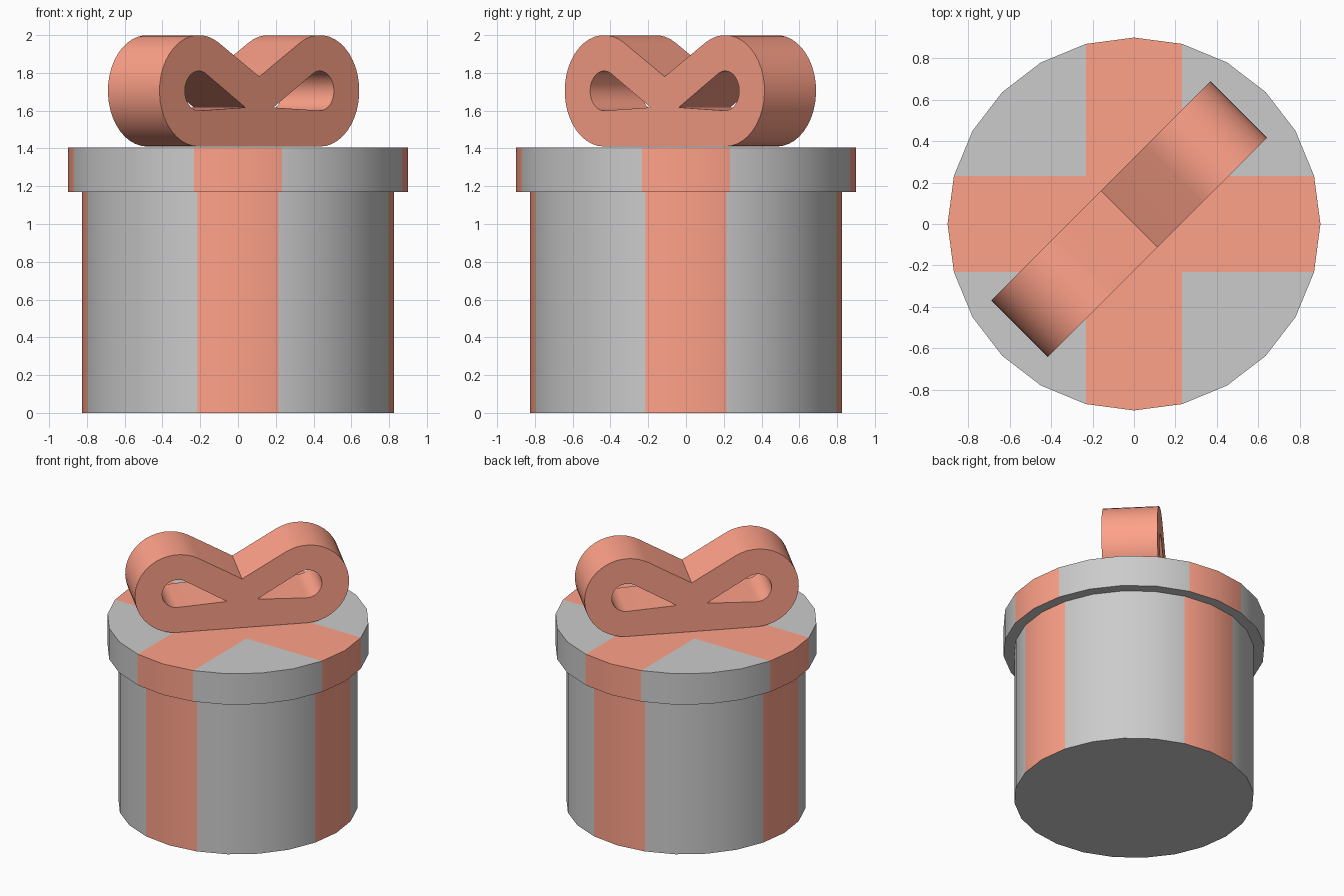
import bpy, bmesh
from math import sin, cos, pi, sqrt, radians, atan2, asin, hypot
from mathutils import Matrix, Vector

if "Cube" in bpy.data.objects:
    bpy.data.objects.remove(bpy.data.objects["Cube"])

SIDES = 24
red = bpy.data.materials.new("ribbon_red")
red.diffuse_color = (1.0, 0.36, 0.25, 1)
red.use_nodes = True
red.node_tree.nodes["Principled BSDF"].inputs["Base Color"].default_value = red.diffuse_color


def shade(ob):
    bpy.ops.object.select_all(action='DESELECT')
    ob.select_set(True)
    bpy.context.view_layer.objects.active = ob
    bpy.ops.object.shade_smooth_by_angle(angle=radians(30))


def ribboned_drum(name, r, z0, z1):
    """24-sided drum, ribbon faces crossing on the top and running down the sides."""
    half = r * sin(radians(15))
    bm = bmesh.new()
    ring = [(r * cos(2 * pi * i / SIDES), r * sin(2 * pi * i / SIDES)) for i in range(SIDES)]
    low = [bm.verts.new((x, y, z0)) for x, y in ring]
    high = [bm.verts.new((x, y, z1)) for x, y in ring]
    bm.faces.new(low[::-1])
    bm.faces.new(high)
    for i in range(SIDES):
        j = (i + 1) % SIDES
        bm.faces.new((low[i], low[j], high[j], high[i]))
    # cut the ribbon cross into the top face
    for axis in (Vector((1, 0, 0)), Vector((0, 1, 0))):
        for s in (-1, 1):
            bm.normal_update()
            tops = [f for f in bm.faces if f.normal.z > 0.9]
            geom = set(tops)
            for f in tops:
                geom.update(f.edges)
                geom.update(f.verts)
            bmesh.ops.bisect_plane(bm, geom=list(geom), dist=1e-4,
                                   plane_co=axis * half * s, plane_no=axis)
    bm.normal_update()
    for f in bm.faces:
        c = f.calc_center_median()
        if f.normal.z > -0.5 and min(abs(c.x), abs(c.y)) < half - 1e-3:
            f.material_index = 1
    me = bpy.data.meshes.new(name)
    bm.to_mesh(me)
    bm.free()
    me.materials.append(None)
    me.materials.append(red)
    ob = bpy.data.objects.new(name, me)
    bpy.context.collection.objects.link(ob)
    shade(ob)


def loop_arc(tip, c, r, bottom=None, n=24):
    """Arc round c from the lower tangent (or given angle) to the upper tangent seen from tip."""
    dx, dy = c[0] - tip[0], c[1] - tip[1]
    mid, spread = atan2(dy, dx), asin(r / hypot(dx, dy))
    a0 = mid - spread - pi / 2 if bottom is None else bottom
    a1 = mid + spread + pi / 2
    return [(c[0] + r * cos(a0 + (a1 - a0) * i / n), c[1] + r * sin(a0 + (a1 - a0) * i / n))
            for i in range(n + 1)]


# box and lid
ribboned_drum("box_body", 0.825, 0.0, 1.17)
ribboned_drum("box_lid", 0.90, 1.17, 1.405)

# bow: outline plus two teardrop holes, extruded across the diagonal
centre = (0.453, 1.705)
notch, tip = (0.0, 1.78), (0.105, 1.617)
mirror = lambda pts: [(-x, y) for x, y in reversed(pts)]
right = loop_arc(notch, centre, 0.295, bottom=-pi / 2)
hole = [tip] + loop_arc(tip, centre, 0.105)
outlines = [right + [notch] + mirror(right), hole, mirror(hole)]

cu = bpy.data.curves.new("bow", 'CURVE')
cu.dimensions = '2D'
cu.fill_mode = 'BOTH'
cu.extrude = 0.193
for pts in outlines:
    sp = cu.splines.new('POLY')
    sp.points.add(len(pts) - 1)
    for p, (x, y) in zip(sp.points, pts):
        p.co = (x, y, 0, 1)
    sp.use_cyclic_u = True
cu.materials.append(red)
bow = bpy.data.objects.new("bow", cu)
bpy.context.collection.objects.link(bow)
d = 1 / sqrt(2)
w = -0.033 * d
bow.matrix_world = Matrix(((d, 0, d, w), (d, 0, -d, -w), (0, 1, 0, 0), (0, 0, 0, 1)))
bpy.ops.object.select_all(action='DESELECT')
bow.select_set(True)
bpy.context.view_layer.objects.active = bow
bpy.ops.object.convert(target='MESH')
bow = bpy.context.view_layer.objects.active
bm = bmesh.new()
bm.from_mesh(bow.data)
bmesh.ops.remove_doubles(bm, verts=bm.verts, dist=1e-5)
bmesh.ops.recalc_face_normals(bm, faces=bm.faces)
bm.to_mesh(bow.data)
bm.free()
shade(bow)
